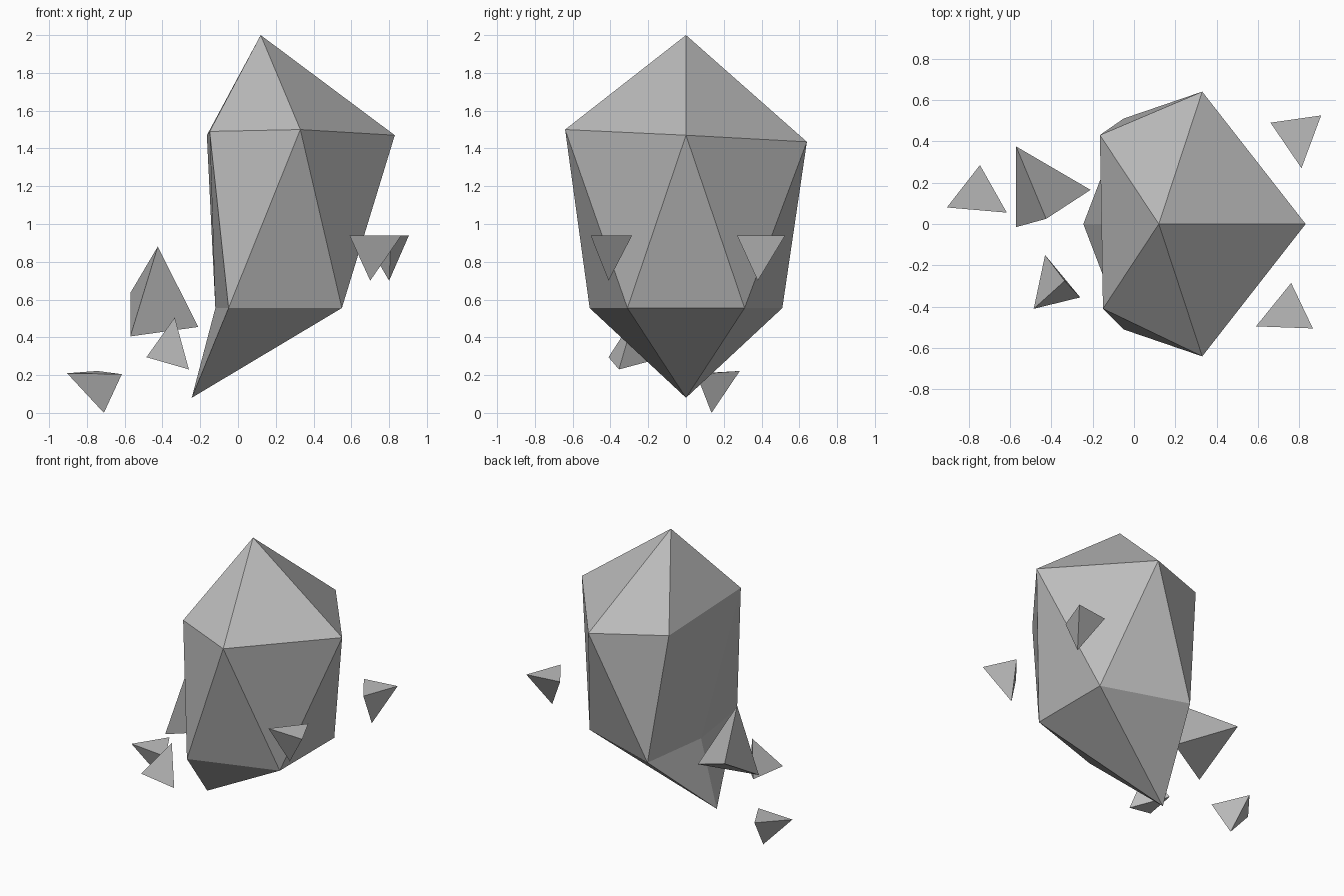
import bpy
import bmesh

cube = bpy.data.objects.get("Cube")
if cube:
    bpy.data.objects.remove(cube, do_unlink=True)

# One plain stone colour
stone = bpy.data.materials.new("grey_stone")
stone.use_nodes = True
COLOUR = (0.5, 0.5, 0.5, 1)
stone.diffuse_color = COLOUR
stone.node_tree.nodes["Principled BSDF"].inputs["Base Color"].default_value = COLOUR


def finish(name, bm):
    """Turn a bmesh into a flat-shaded stone object."""
    bmesh.ops.recalc_face_normals(bm, faces=bm.faces)
    mesh = bpy.data.meshes.new(name)
    bm.to_mesh(mesh)
    bm.free()
    mesh.materials.append(stone)
    bpy.context.collection.objects.link(bpy.data.objects.new(name, mesh))


def crystal(name, top, upper, lower, bottom):
    """Two staggered rings joined by triangles and closed by two tips."""
    bm = bmesh.new()
    tip, base = bm.verts.new(top), bm.verts.new(bottom)
    up = [bm.verts.new(p) for p in upper]
    low = [bm.verts.new(p) for p in lower]
    n = len(up)
    for i in range(n):
        j = (i + 1) % n
        bm.faces.new((tip, up[i], up[j]))
        bm.faces.new((up[i], low[i], up[j]))
        bm.faces.new((up[j], low[i], low[j]))
        bm.faces.new((base, low[j], low[i]))
    finish(name, bm)


def shard(name, *corners):
    """Small four-sided chip."""
    bm = bmesh.new()
    v = [bm.verts.new(p) for p in corners]
    for skip in range(4):
        bm.faces.new([v[i] for i in range(4) if i != skip])
    finish(name, bm)


# Large floating rock, rings listed anticlockwise from +x
crystal(
    "main_rock",
    (0.12, 0, 2.0),
    [(0.83, 0, 1.47), (0.33, 0.64, 1.435), (-0.165, 0.43, 1.47),
     (-0.15, -0.41, 1.49), (0.33, -0.64, 1.5)],
    [(0.55, 0.31, 0.555), (-0.05, 0.51, 0.555), (-0.12, 0, 0.555),
     (-0.05, -0.51, 0.555), (0.55, -0.31, 0.555)],
    (-0.245, 0, 0.08),
)

# Loose chips around it
shard("large_shard", (-0.425, 0.025, 0.88), (-0.57, 0.375, 0.635),
      (-0.57, -0.015, 0.405), (-0.21, 0.165, 0.455))
shard("front_shard", (-0.335, -0.275, 0.505), (-0.485, -0.41, 0.295),
      (-0.26, -0.355, 0.23), (-0.43, -0.15, 0.285))
shard("low_shard", (-0.905, 0.08, 0.21), (-0.615, 0.055, 0.205),
      (-0.745, 0.285, 0.222), (-0.71, 0.135, 0.0))
shard("left_front_shard", (0.59, -0.495, 0.94), (0.865, -0.505, 0.94),
      (0.76, -0.285, 0.94), (0.70, -0.41, 0.70))
shard("left_back_shard", (0.66, 0.49, 0.94), (0.905, 0.525, 0.94),
      (0.81, 0.27, 0.94), (0.80, 0.38, 0.70))
